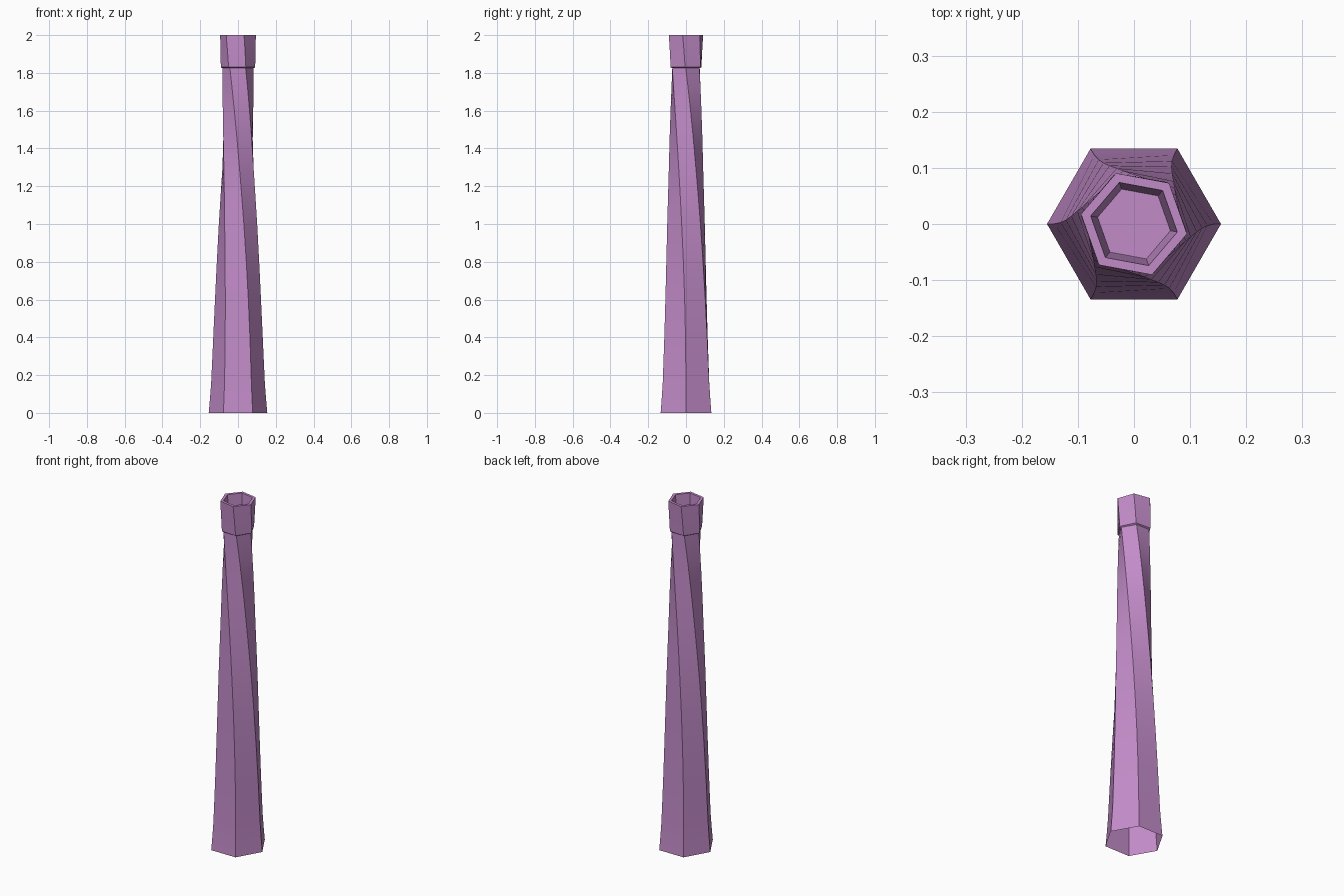
import bpy, bmesh, math

cube = bpy.data.objects.get("Cube")
if cube:
    bpy.data.objects.remove(cube, do_unlink=True)

SIDES = 6

purple = bpy.data.materials.new("soft_purple")
purple.use_nodes = True
colour = (0.54, 0.26, 0.58, 1.0)
purple.diffuse_color = colour
bsdf = next(n for n in purple.node_tree.nodes if n.type == 'BSDF_PRINCIPLED')
bsdf.inputs["Base Color"].default_value = colour
bsdf.inputs["Roughness"].default_value = 0.8


def hex_loft(name, rings, cap_end=False):
    """Skin hexagonal rings given as (height, radius, twist in degrees)."""
    bm = bmesh.new()
    loops = []
    for z, r, twist in rings:
        angles = [math.radians(twist + 360 * i / SIDES) for i in range(SIDES)]
        loops.append([bm.verts.new((r * math.cos(a), r * math.sin(a), z)) for a in angles])
    for low, high in zip(loops, loops[1:]):
        for i in range(SIDES):
            j = (i + 1) % SIDES
            bm.faces.new((low[i], low[j], high[j], high[i]))
    if cap_end:
        bm.faces.new(loops[-1])
    mesh = bpy.data.meshes.new(name)
    bm.to_mesh(mesh)
    bm.free()
    mesh.materials.append(purple)
    obj = bpy.data.objects.new(name, mesh)
    bpy.context.collection.objects.link(obj)
    bpy.ops.object.select_all(action='DESELECT')
    obj.select_set(True)
    bpy.context.view_layer.objects.active = obj
    bpy.ops.object.shade_smooth_by_angle(angle=math.radians(30))
    return obj


# Twisted shaft: flared open foot, slim neck, twist growing towards the top
NECK = 1.825
profile = [(0, 0.155), (0.08, 0.148), (0.16, 0.142), (0.4, 0.131), (0.6, 0.122),
           (0.8, 0.113), (1.0, 0.104), (1.15, 0.097), (1.3, 0.091), (1.45, 0.087),
           (1.6, 0.084), (1.72, 0.083), (NECK, 0.083)]
shaft = [(z, r, -61 * (z / NECK) ** 2.6) for z, r in profile]
hex_loft("twisted_shaft", shaft)

# Collar: small ledge, flaring wall, flat rim and a recessed floor
collar = [(NECK, 0.083, -61), (1.83, 0.091, -63), (1.915, 0.0935, -66.5), (2.0, 0.096, -70.5),
          (2.0, 0.0785, -70.5), (1.84, 0.066, -70.5)]
hex_loft("top_collar", collar, cap_end=True)
